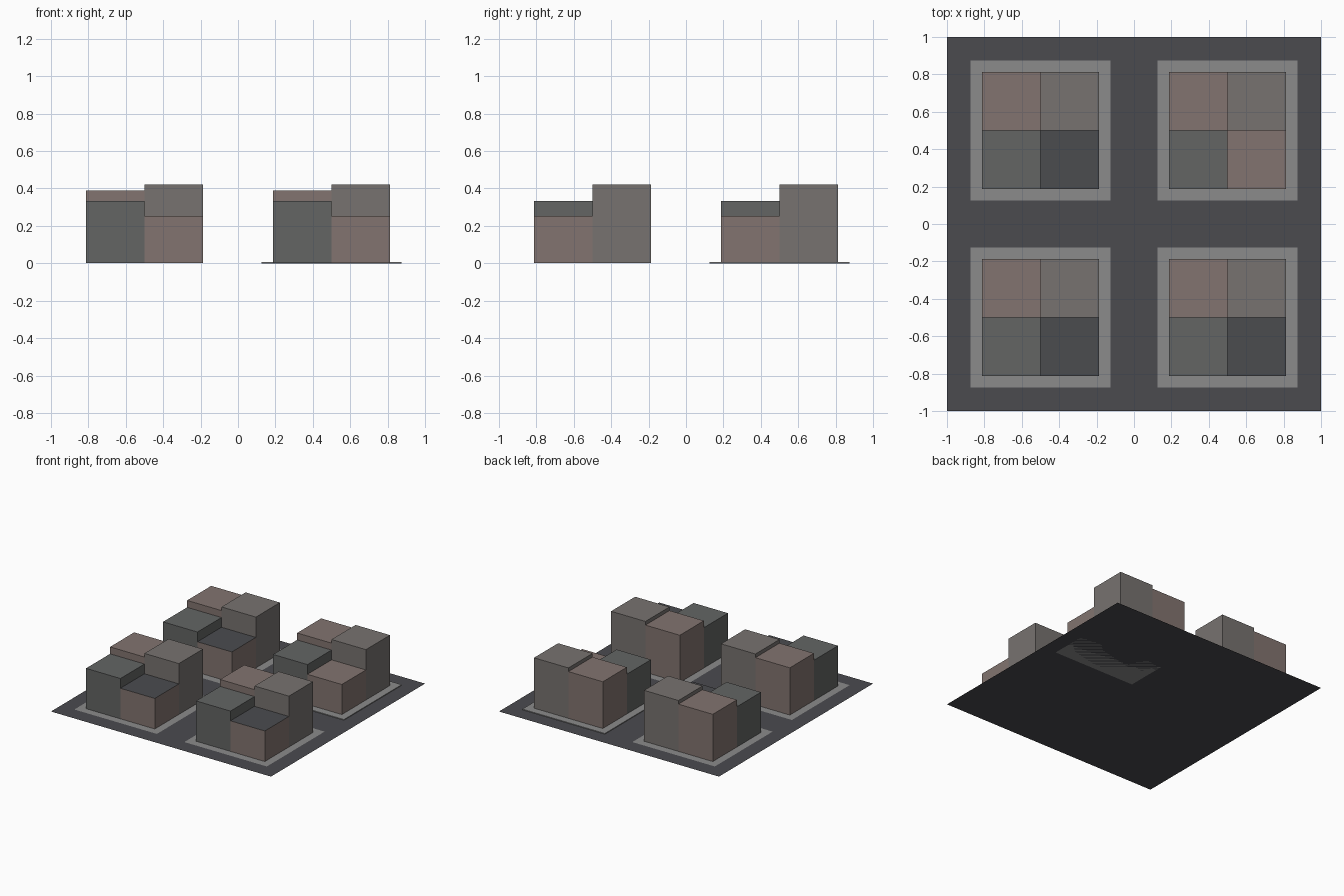
import bpy

if "Cube" in bpy.data.objects:
    bpy.data.objects.remove(bpy.data.objects["Cube"])


def material(name, rgb):
    m = bpy.data.materials.new(name)
    m.diffuse_color = (*rgb, 1)
    m.use_nodes = True
    m.node_tree.nodes["Principled BSDF"].inputs["Base Color"].default_value = m.diffuse_color
    return m


ASPHALT = material("asphalt", (0.07, 0.07, 0.078))
PAVING = material("paving", (0.26, 0.26, 0.26))
PINK = material("pink_brick", (0.225, 0.175, 0.16))
TAUPE = material("taupe_render", (0.185, 0.17, 0.16))
GREY = material("grey_concrete", (0.125, 0.13, 0.127))
ROOF = material("dark_roof", (0.07, 0.072, 0.078))


def plate(name, x, y, z, size, mat):
    bpy.ops.mesh.primitive_plane_add(size=size, location=(x, y, z))
    ob = bpy.context.object
    ob.name = name
    ob.data.materials.append(mat)


def box(name, x, y, z0, z1, size, mat):
    bpy.ops.mesh.primitive_cube_add(size=1, location=(x, y, (z0 + z1) / 2))
    ob = bpy.context.object
    ob.name = name
    ob.dimensions = (size, size, z1 - z0)
    bpy.ops.object.transform_apply(location=False, rotation=False, scale=True)
    ob.data.materials.append(mat)
    return ob


# Street surface under all four blocks
plate("street", 0, 0, 0, 2, ASPHALT)

W = 0.3125  # building width
# name, side in x, side in y, roof height, wall colour
BUILDINGS = [
    ("tall_building", 1, 1, 0.42, TAUPE),
    ("pink_building", -1, 1, 0.39, PINK),
    ("grey_building", -1, -1, 0.333, GREY),
    ("low_building", 1, -1, 0.253, PINK),
]

for bx in (-0.5, 0.5):
    for by in (-0.5, 0.5):
        raised = bx > 0 and by > 0
        # Pavement: the back right block has a thin raised slab
        if raised:
            box("pavement_slab", bx, by, 0.0, 0.006, 0.75, PAVING)
        else:
            plate("pavement", bx, by, 0.002, 0.75, PAVING)
        # Four buildings sharing party walls
        for name, sx, sy, top, mat in BUILDINGS:
            ob = box(name, bx + sx * W / 2, by + sy * W / 2, 0.002, top, W, mat)
            # Dark roof on the low building
            if name == "low_building" and not raised:
                ob.data.materials.append(ROOF)
                for p in ob.data.polygons:
                    if p.normal.z > 0.9:
                        p.material_index = 1
